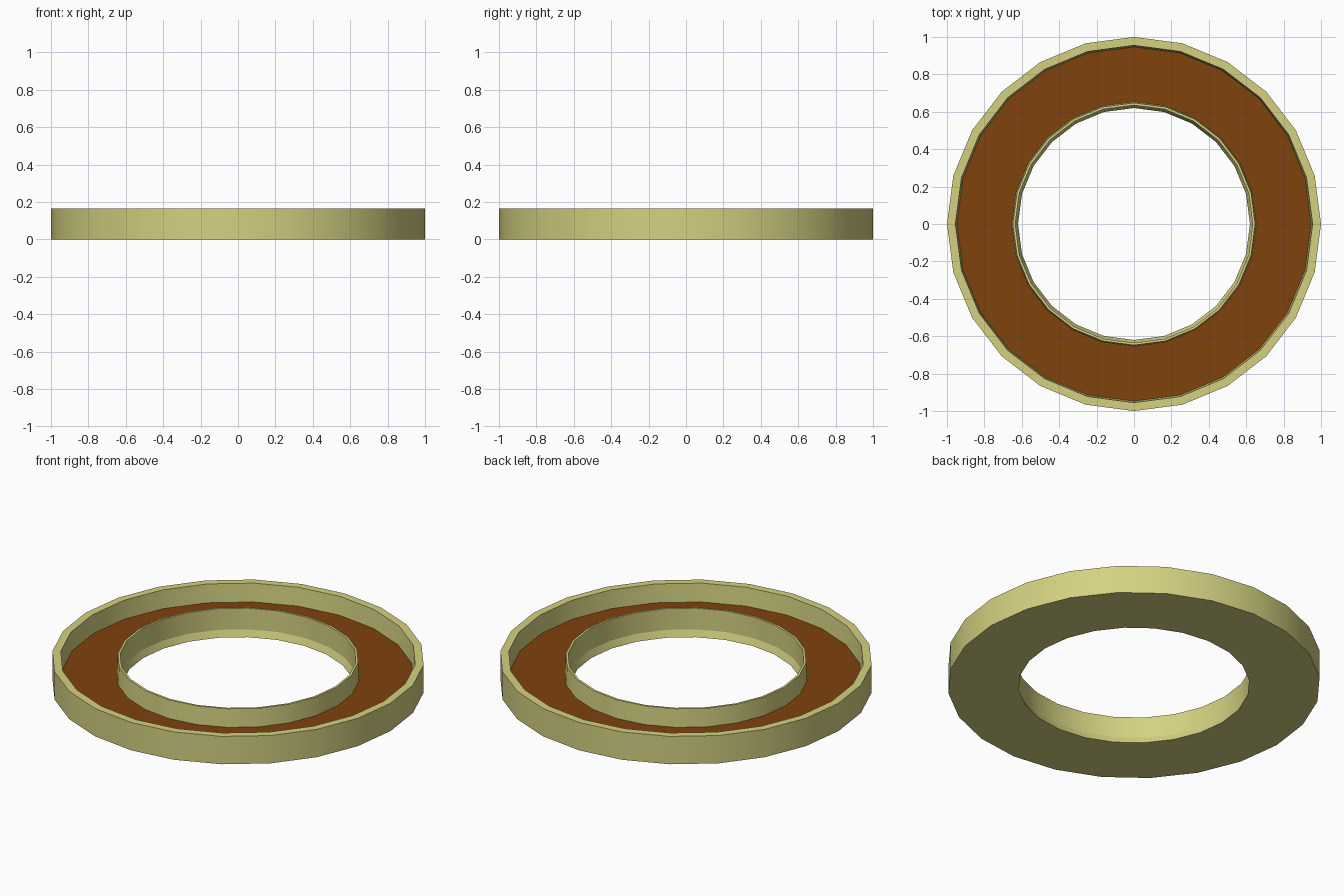
import bpy, bmesh, math

SIDES = 24

cube = bpy.data.objects.get("Cube")
if cube:
    bpy.data.objects.remove(cube, do_unlink=True)


def make_material(name, colour):
    mat = bpy.data.materials.new(name)
    mat.use_nodes = True
    mat.diffuse_color = colour
    mat.node_tree.nodes["Principled BSDF"].inputs["Base Color"].default_value = colour
    return mat


def lathe(name, profile, materials, floor_edge=None):
    """Turn a closed (radius, z) profile, counter-clockwise, about the z axis."""
    bm = bmesh.new()
    rings = []
    for i in range(SIDES):
        a = 2 * math.pi * i / SIDES
        rings.append([bm.verts.new((r * math.cos(a), r * math.sin(a), z)) for r, z in profile])
    n = len(profile)
    for i in range(SIDES):
        a, b = rings[i], rings[(i + 1) % SIDES]
        for j in range(n):
            k = (j + 1) % n
            face = bm.faces.new((a[j], b[j], b[k], a[k]))
            face.material_index = 1 if j == floor_edge else 0
    bmesh.ops.recalc_face_normals(bm, faces=bm.faces[:])
    mesh = bpy.data.meshes.new(name)
    bm.to_mesh(mesh)
    bm.free()
    for mat in materials:
        mesh.materials.append(mat)
    obj = bpy.data.objects.new(name, mesh)
    bpy.context.collection.objects.link(obj)
    bpy.ops.object.select_all(action='DESELECT')
    obj.select_set(True)
    bpy.context.view_layer.objects.active = obj
    bpy.ops.object.shade_smooth_by_angle(angle=math.radians(20))
    return obj


khaki = make_material("pale khaki", (0.66, 0.64, 0.22, 1))
brown = make_material("earth brown", (0.212, 0.054, 0.004, 1))

# Ring trough: underside, outer wall, rim, brown floor, inner wall, flared foot
trough = [
    (0.62, 0.0), (1.0, 0.0), (1.0, 0.165), (0.955, 0.165),
    (0.947, 0.057), (0.653, 0.057),
    (0.648, 0.165), (0.635, 0.165), (0.635, 0.04),
]
lathe("ring_trough", trough, [khaki, brown], floor_edge=4)
